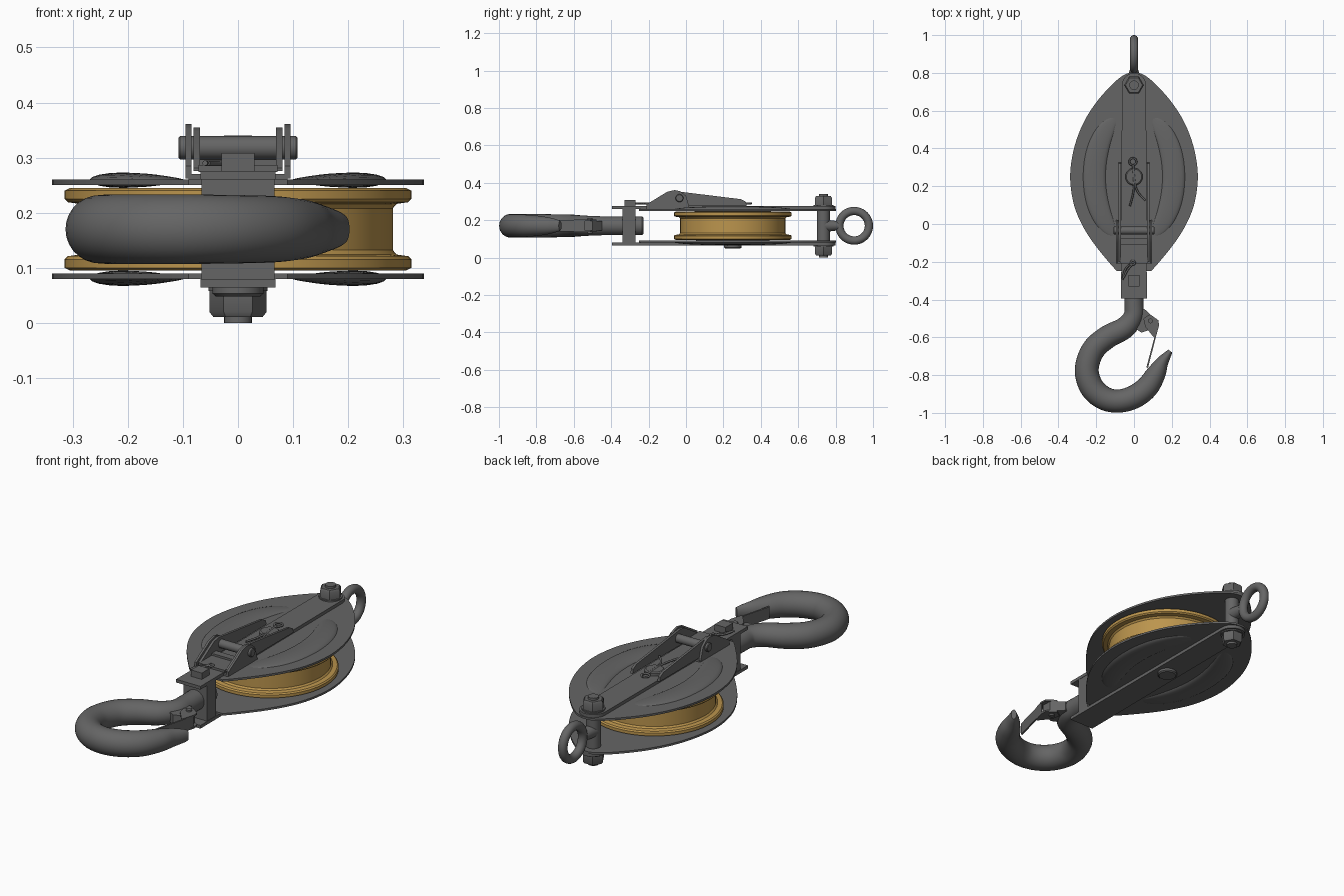
import bpy, bmesh, math
from mathutils import Vector, Matrix

if "Cube" in bpy.data.objects:
    bpy.data.objects.remove(bpy.data.objects["Cube"])

def material(name, rgb):
    m = bpy.data.materials.new(name)
    m.diffuse_color = (*rgb, 1)
    m.use_nodes = True
    m.node_tree.nodes["Principled BSDF"].inputs["Base Color"].default_value = m.diffuse_color
    return m

STEEL = material("dark steel", (0.13, 0.13, 0.13))
BRASS = material("brass", (0.50, 0.30, 0.075))
MID = 0.17  # mid-plane height of the block

def finish(name, bm, mat=STEEL, angle=35):
    bmesh.ops.recalc_face_normals(bm, faces=bm.faces)
    me = bpy.data.meshes.new(name)
    bm.to_mesh(me)
    bm.free()
    ob = bpy.data.objects.new(name, me)
    bpy.context.collection.objects.link(ob)
    me.materials.append(mat)
    bpy.ops.object.select_all(action='DESELECT')
    ob.select_set(True)
    bpy.context.view_layer.objects.active = ob
    bpy.ops.object.shade_smooth_by_angle(angle=math.radians(angle))
    return ob

def prism(name, pts, lo, hi, axis='z'):
    """Extrude an outline: (x,y) along z, or (y,z) along x."""
    bm = bmesh.new()
    put = (lambda p, h: (p[0], p[1], h)) if axis == 'z' else (lambda p, h: (h, p[0], p[1]))
    a = [bm.verts.new(put(p, lo)) for p in pts]
    b = [bm.verts.new(put(p, hi)) for p in pts]
    bm.faces.new(a)
    bm.faces.new(b)
    for i in range(len(pts)):
        j = (i + 1) % len(pts)
        bm.faces.new((a[i], a[j], b[j], b[i]))
    return finish(name, bm)

def box(name, x0, x1, y0, y1, z0, z1):
    return prism(name, [(x0, y0), (x1, y0), (x1, y1), (x0, y1)], z0, z1)

def lathe(name, prof, loc, axis='z', n=48, mat=STEEL):
    """Spin (radius, height) points; the ends are capped."""
    bm = bmesh.new()
    rings = [[bm.verts.new((r * math.cos(k * math.tau / n), r * math.sin(k * math.tau / n), h))
              for k in range(n)] for r, h in prof]
    for a, b in zip(rings, rings[1:]):
        for k in range(n):
            bm.faces.new((a[k], a[(k + 1) % n], b[(k + 1) % n], b[k]))
    bm.faces.new(rings[0])
    bm.faces.new(rings[-1])
    rot = {'z': Matrix(), 'x': Matrix.Rotation(math.pi / 2, 4, 'Y'),
           'y': Matrix.Rotation(-math.pi / 2, 4, 'X')}[axis]
    bmesh.ops.transform(bm, matrix=Matrix.Translation(loc) @ rot, verts=bm.verts)
    return finish(name, bm, mat)

def spline(pts, steps=6):
    """Catmull-Rom through points of any dimension."""
    out = []
    for i in range(len(pts) - 1):
        a, b, c, d = pts[max(i - 1, 0)], pts[i], pts[i + 1], pts[min(i + 2, len(pts) - 1)]
        for s in range(steps):
            t = s / steps
            out.append(tuple(0.5 * (2 * q + (r - p) * t + (2 * p - 5 * q + 4 * r - u) * t * t
                             + (3 * q - p - 3 * r + u) * t ** 3) for p, q, r, u in zip(a, b, c, d)))
    return out + [tuple(pts[-1])]

def sweep(name, rows, n=20):
    """Sweep an ellipse along rows of x, y, z, half width, half height."""
    bm = bmesh.new()
    P = [Vector(r[:3]) for r in rows]
    rings = []
    for i, r in enumerate(rows):
        t = (P[min(i + 1, len(P) - 1)] - P[max(i - 1, 0)]).normalized()
        side = Vector((-t.y, t.x, 0)).normalized()
        up = t.cross(side)
        rings.append([bm.verts.new(P[i] + side * r[3] * math.cos(k * math.tau / n)
                      + up * r[4] * math.sin(k * math.tau / n)) for k in range(n)])
    for a, b in zip(rings, rings[1:]):
        for k in range(n):
            bm.faces.new((a[k], a[(k + 1) % n], b[(k + 1) % n], b[k]))
    bm.faces.new(rings[0])
    bm.faces.new(rings[-1])
    return finish(name, bm, angle=50)

# Cheek plates, straps and embossed ridges, mirrored above and below the sheave
half = spline([(0.09, -0.25), (0.135, -0.2), (0.215, -0.1), (0.277, 0), (0.32, 0.11), (0.338, 0.25),
               (0.32, 0.39), (0.275, 0.52), (0.21, 0.63), (0.125, 0.73), (0.06, 0.785), (0.02, 0.802)])
cheek = half + [(-x, y) for x, y in reversed(half)]
strap = [(0.068, -0.395)] + [(0.064 * math.cos(a * math.pi / 16), 0.735 + 0.064 * math.sin(a * math.pi / 16))
                             for a in range(17)] + [(-0.068, -0.395)]
for label, s in (("upper", 1), ("lower", -1)):
    prism(label + "_cheek_plate", cheek, MID + s * 0.08, MID + s * 0.09)
    prism(label + "_strap", strap, MID + s * 0.09, MID + s * 0.106)
    for side, m in (("left", -1), ("right", 1)):
        rows = []
        for k in range(33):
            u = k / 16 - 1
            a = math.radians(62 * u)
            f = max(1 - abs(u) ** 3, 0.03)
            rows.append((m * 0.21 * math.cos(a), 0.25 + 0.35 * math.sin(a), MID + s * 0.089,
                         0.06 * f ** 0.6, 0.014 * f))
        sweep(f"{label}_{side}_ridge", rows, 16)
    # Hex nut on the end bolt
    z = MID + s * 0.106
    lathe(label + "_nut", [(0.045, z), (0.052, z + s * 0.006), (0.052, z + s * 0.044), (0.045, z + s * 0.053)],
          (0, 0.735, 0), n=6)
    lathe(label + "_washer", [(0.054, z), (0.054, z + s * 0.006)], (0, 0.735, 0), n=32)

# Sheave with groove, and its axle
lathe("sheave", [(0.05, 0.095), (0.305, 0.095), (0.315, 0.1), (0.315, 0.115), (0.309, 0.121), (0.288, 0.124),
                 (0.281, 0.132), (0.281, 0.208), (0.288, 0.216), (0.309, 0.219), (0.315, 0.225),
                 (0.315, 0.24), (0.305, 0.245), (0.05, 0.245)], (0, 0.25, 0), n=72, mat=BRASS)
lathe("axle", [(0.04, 0.048), (0.046, 0.053), (0.046, 0.288), (0.04, 0.293)], (0, 0.25, 0))

# End bolt, spacer and eye ring
lathe("end_bolt", [(0.025, 0), (0.025, 0.34)], (0, 0.735, 0), n=32)
lathe("eye_spacer", [(0.034, 0.08), (0.034, 0.26)], (0, 0.735, 0), n=32)
lathe("eye_neck", [(0.034, 0.74), (0.03, 0.77), (0.024, 0.815)], (0, 0, MID), axis='y', n=24)
bpy.ops.mesh.primitive_torus_add(major_segments=48, minor_segments=18, major_radius=0.079, minor_radius=0.022,
                                 location=(0, 0.899, MID), rotation=(0, math.pi / 2, 0))
eye = bpy.context.object
eye.name = "eye_ring"
eye.data.materials.append(STEEL)
bpy.ops.object.shade_smooth_by_angle(angle=math.radians(60))

# Crosshead carrying the hook, with square tenon through the upper strap
box("crosshead", -0.066, 0.066, -0.34, -0.27, 0.066, 0.274)
box("crosshead_tenon", -0.03, 0.03, -0.33, -0.27, 0.27, 0.308)
lathe("swivel_nut", [(0.05, -0.275), (0.05, -0.235), (0.044, -0.228)], (0, 0, MID), axis='y', n=32)

# Hinged locking arm: outer lugs, inner arms, floor and pin
lug = [(-0.21, 0.262), (-0.21, 0.285), (-0.1, 0.352), (-0.06, 0.361), (-0.03, 0.354), (0.0, 0.33), (0.02, 0.262)]
arm = [(-0.2, 0.281), (-0.09, 0.348), (-0.055, 0.355), (0.295, 0.312), (0.32, 0.298), (0.325, 0.276), (-0.2, 0.276)]
for side, m in (("left", -1), ("right", 1)):
    prism(side + "_hinge_lug", lug, m * 0.084, m * 0.095, 'x')
    prism(side + "_lock_arm", arm, m * 0.069, m * 0.081, 'x')
    box(side + "_lug_foot", *sorted((m * 0.06, m * 0.09)), -0.21, 0.02, 0.258, 0.27)
box("lock_arm_floor", -0.072, 0.072, -0.21, -0.11, 0.274, 0.287)
box("lock_arm_step", -0.069, 0.069, -0.11, -0.075, 0.276, 0.297)
lathe("hinge_pin", [(0.018, -0.108), (0.021, -0.105), (0.021, 0.105), (0.018, 0.108)],
      (0, -0.035, 0.318), axis='x', n=32)

# Cotter pins: a loop and two splayed legs each
def cotter(name, y, z, r, legs):
    loop = [(r * math.sin(k * math.tau / 16) - 0.006, y + r * math.cos(k * math.tau / 16), z, 0.005, 0.005)
            for k in range(17)]
    sweep(name + "_loop", loop, 8)
    for i, path in enumerate(legs):
        sweep(f"{name}_leg_{i + 1}", [(x, v, z, 0.005, 0.005) for x, v in spline(path, 4)], 8)

cotter("axle_cotter", 0.33, 0.29, 0.019, [[(-0.006, 0.31), (0.0, 0.22), (-0.005, 0.16), (-0.022, 0.095)],
                                          [(-0.004, 0.31), (0.005, 0.22), (0.02, 0.17), (0.06, 0.125)]])
cotter("tenon_cotter", -0.205, 0.29, 0.011, [[(-0.006, -0.216), (-0.03, -0.22), (-0.05, -0.25), (-0.06, -0.295)],
                                             [(-0.008, -0.212), (-0.035, -0.245), (-0.055, -0.285)]])

# Hook: x, y, half width, half height
hook = [(0, -0.33, .05, .05), (0, -0.42, .05, .05), (-0.004, -0.49, .052, .052), (-0.05, -0.55, .058, .055),
        (-0.14, -0.598, .061, .059), (-0.215, -0.665, .062, .061), (-0.25, -0.765, .063, .062),
        (-0.228, -0.857, .064, .063), (-0.168, -0.917, .063, .063), (-0.09, -0.938, .061, .063),
        (-0.005, -0.918, .062, .062), (0.067, -0.867, .06, .06), (0.115, -0.795, .052, .054),
        (0.147, -0.735, .035, .045), (0.178, -0.692, .02, .034), (0.192, -0.673, .013, .026)]
sweep("hook", [(x, y, MID, w, h) for x, y, w, h in spline(hook)], 28)

# Safety latch on the hook: lug, pin, gate plate and gate cheeks
prism("latch_lug", [(0.03, -0.45), (0.055, -0.45), (0.11, -0.5), (0.112, -0.55), (0.04, -0.575), (0.0, -0.55)],
      0.145, 0.195)
cheek_pts = [(0.05, -0.5), (0.085, -0.478), (0.13, -0.51), (0.132, -0.54), (0.114, -0.6), (0.105, -0.6), (0.06, -0.545)]
prism("latch_upper_cheek", cheek_pts, 0.195, 0.204)
prism("latch_lower_cheek", cheek_pts, 0.136, 0.145)
prism("latch_gate", [(0.124, -0.54), (0.131, -0.54), (0.074, -0.762), (0.066, -0.758)], 0.14, 0.2)
lathe("latch_pin", [(0.013, 0.128), (0.013, 0.212)], (0.087, -0.513, 0), n=20)
